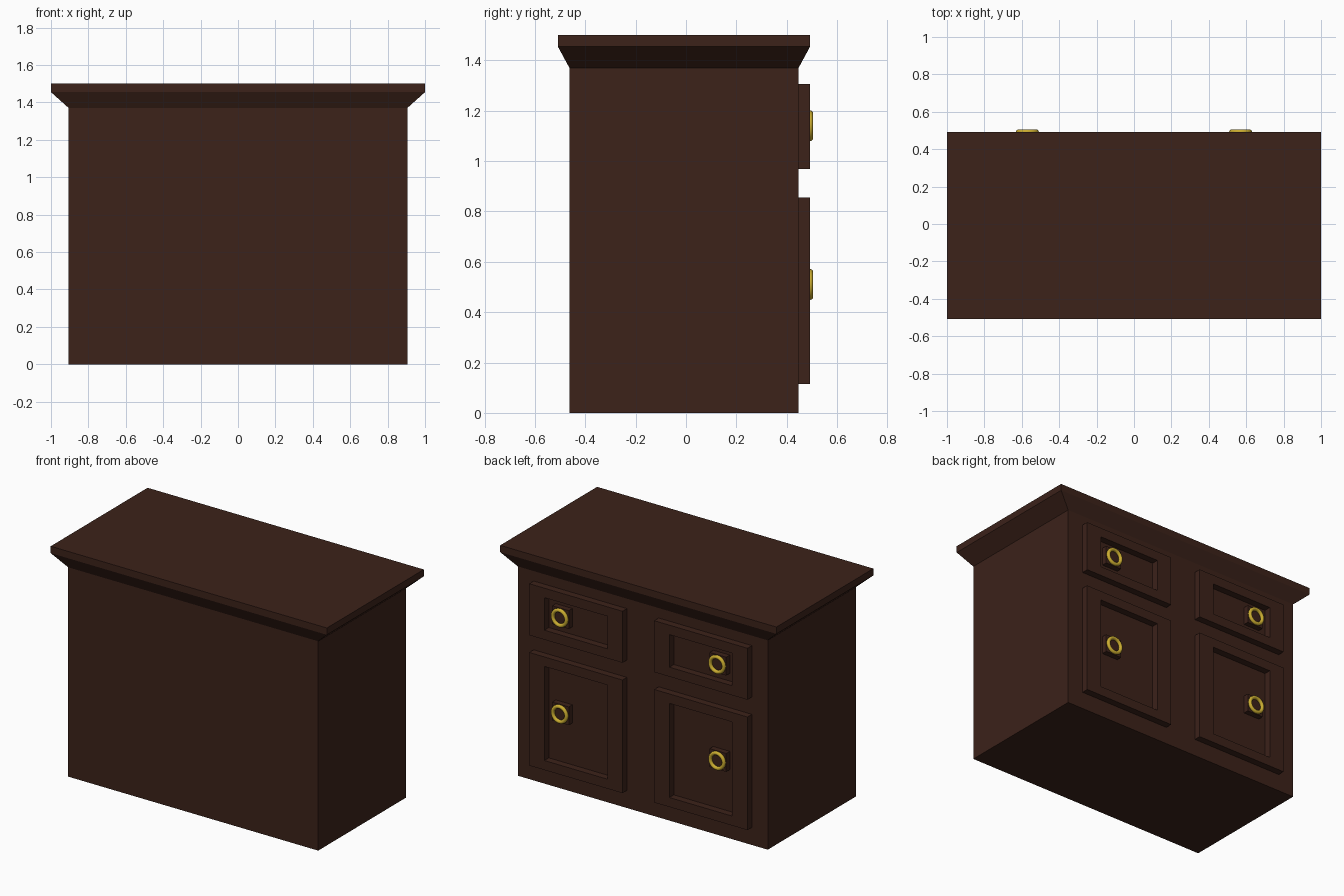
import bpy, bmesh, math

if "Cube" in bpy.data.objects:
    bpy.data.objects.remove(bpy.data.objects["Cube"])

def material(name, col):
    m = bpy.data.materials.new(name)
    m.diffuse_color = (*col, 1)
    m.use_nodes = True
    m.node_tree.nodes["Principled BSDF"].inputs["Base Color"].default_value = m.diffuse_color
    return m

wood = material("dark_wood", (0.045, 0.016, 0.010))
brass = material("brass", (0.60, 0.42, 0.03))
FACE = 0.447      # y of the cabinet's drawer side
OUT = 0.493       # y of the raised frames

def finish(bm, name, mat):
    bmesh.ops.recalc_face_normals(bm, faces=bm.faces)
    me = bpy.data.meshes.new(name)
    bm.to_mesh(me)
    bm.free()
    me.materials.append(mat)
    ob = bpy.data.objects.new(name, me)
    bpy.context.collection.objects.link(ob)
    return ob

def loft(name, rings, mat, closed=False):
    """Skin equal-length point loops; cap the ends unless closed."""
    bm = bmesh.new()
    loops = [[bm.verts.new(p) for p in r] for r in rings]
    pairs = list(zip(loops, loops[1:]))
    if closed:
        pairs.append((loops[-1], loops[0]))
    else:
        bm.faces.new(loops[0])
        bm.faces.new(loops[-1])
    for a, b in pairs:
        for i in range(len(a)):
            j = (i + 1) % len(a)
            bm.faces.new((a[i], a[j], b[j], b[i]))
    return finish(bm, name, mat)

def plan(hx, hy, z, cy=-0.008):
    return [(-hx, cy - hy, z), (hx, cy - hy, z), (hx, cy + hy, z), (-hx, cy + hy, z)]

def panel(cx, cz, hx, hz, y):
    return [(cx - hx, y, cz - hz), (cx + hx, y, cz - hz), (cx + hx, y, cz + hz), (cx - hx, y, cz + hz)]

# cabinet body with flared cornice top
loft("cabinet_body", [plan(0.905, 0.455, 0), plan(0.905, 0.455, 1.37),
                      plan(1.0, 0.501, 1.455), plan(1.0, 0.501, 1.5)], wood)

# raised frames, handle mounts and ring pulls on both halves
for side, s in (("left", -1), ("right", 1)):
    for kind, z0, z1, hz in (("drawer", 0.968, 1.305, 1.14), ("door", 0.115, 0.855, 0.51)):
        cx, cz, hx, h = s * 0.4525, (z0 + z1) / 2, 0.3375, (z1 - z0) / 2
        ix, iz = hx - 0.11, h - 0.062
        loft(f"{kind}_frame_{side}", [panel(cx, cz, hx, h, FACE), panel(cx, cz, hx, h, OUT),
                                      panel(cx, cz, ix, iz, OUT), panel(cx, cz, ix, iz, FACE)], wood, True)
        loft(f"{kind}_mount_{side}", [panel(s * 0.57, hz, 0.06, 0.06, FACE - 0.005),
                                      panel(s * 0.57, hz, 0.06, 0.06, 0.484)], wood)
        bpy.ops.mesh.primitive_torus_add(major_segments=32, minor_segments=12, major_radius=0.049,
                                         minor_radius=0.012, location=(s * 0.57, 0.493, hz),
                                         rotation=(math.pi / 2, 0, 0))
        ring = bpy.context.object
        ring.name = f"{kind}_ring_pull_{side}"
        ring.data.materials.append(brass)
        bpy.ops.object.shade_smooth()
